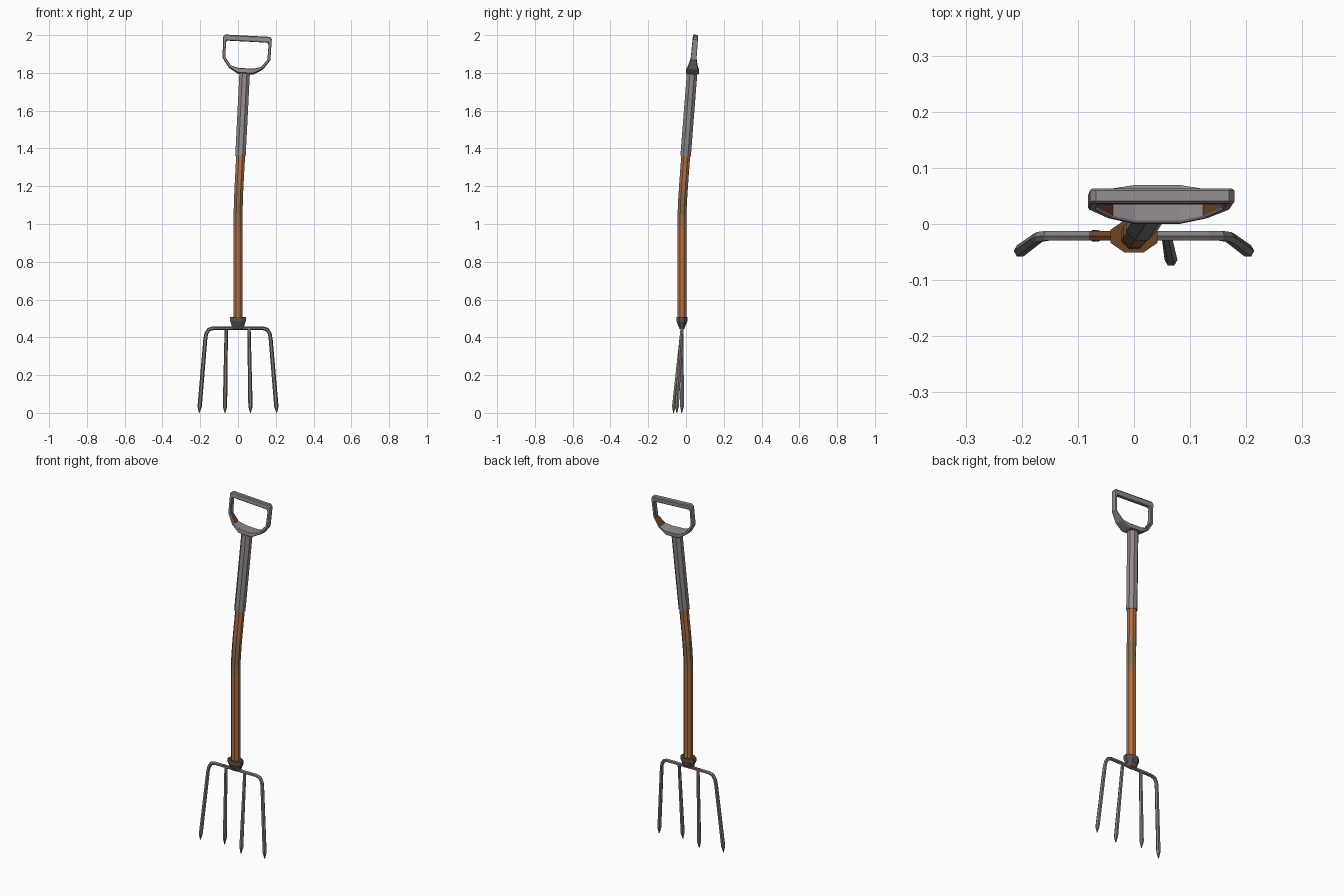
import bpy, bmesh, math
from mathutils import Vector

if "Cube" in bpy.data.objects:
    bpy.data.objects.remove(bpy.data.objects["Cube"])


def mat(name, rgb):
    m = bpy.data.materials.new(name)
    m.diffuse_color = (*rgb, 1)
    m.use_nodes = True
    m.node_tree.nodes["Principled BSDF"].inputs["Base Color"].default_value = m.diffuse_color
    return m


GRIP = mat("grey_grip", (0.29, 0.255, 0.28))
STEEL = mat("tine_steel", (0.23, 0.20, 0.21))
DARK = mat("dark_socket", (0.11, 0.085, 0.078))
RUST = mat("rust_brown", (0.155, 0.06, 0.018))
WOOD = mat("orange_wood", (0.47, 0.165, 0.06))
WORN = mat("worn_wood", (0.36, 0.17, 0.075))
OLIVE = mat("olive_wood", (0.27, 0.165, 0.08))


def finish(bm, name, mats, rule=None):
    bmesh.ops.recalc_face_normals(bm, faces=bm.faces[:])
    if rule:
        for f in bm.faces:
            f.material_index = rule(f.calc_center_median(), f.normal)
    me = bpy.data.meshes.new(name)
    bm.to_mesh(me)
    bm.free()
    for m in mats:
        me.materials.append(m)
    ob = bpy.data.objects.new(name, me)
    bpy.context.collection.objects.link(ob)
    return ob


def tube(name, path, sides, mats, rule=None):
    """Capped tube through (x, y, z, y_radius, other_radius) stations."""
    bm = bmesh.new()
    pts = [Vector(p[:3]) for p in path]
    rings = []
    for i, p in enumerate(path):
        fwd = (pts[min(i + 1, len(pts) - 1)] - pts[i])
        back = (pts[i] - pts[max(i - 1, 0)])
        t = (fwd.normalized() + back.normalized()).normalized()
        a = Vector((0, 1, 0))
        a = (a - t * a.dot(t)).normalized()
        b = t.cross(a)
        ring = []
        for k in range(sides):
            ang = 2 * math.pi * (k + 0.5) / sides
            ring.append(bm.verts.new(pts[i] + a * p[3] * math.cos(ang) + b * p[-1] * math.sin(ang)))
        rings.append(ring)
    for r, s in zip(rings, rings[1:]):
        for k in range(sides):
            j = (k + 1) % sides
            bm.faces.new((r[k], r[j], s[j], s[k]))
    bm.faces.new(rings[0])
    bm.faces.new(rings[-1])
    return finish(bm, name, mats, rule)


# Wooden shaft, slightly bent, with a worn zone at the bend
def wood_rule(c, n):
    if 1.05 < c.z < 1.17:
        return 2
    return 1 if 0.99 < c.z < 1.23 else 0


R = 0.0255
tube("shaft", [(0, -0.021, 0.47, R), (0, -0.021, 0.99, R), (0, -0.021, 1.05, R),
               (0.002, -0.019, 1.11, R), (0.004, -0.015, 1.17, R),
               (0.007, -0.011, 1.23, R), (0.015, 0.0, 1.38, R)],
     8, [WOOD, WORN, OLIVE], wood_rule)

# Grip sleeve
tube("grip_sleeve", [(0.013, -0.002, 1.36, 0.030), (0.036, 0.0335, 1.815, 0.030)], 8, [GRIP])

# Socket collar
Y = -0.022
tube("socket", [(0, Y, 0.445, 0.014, 0.033), (0, Y, 0.468, 0.024, 0.037),
                (0, Y, 0.485, 0.031, 0.045), (0, Y, 0.507, 0.031, 0.045)],
     8, [DARK, RUST], lambda c, n: 1 if n.z > 0.7 else 0)

# Outer tines and crossbar as one bent rod
half = [(0.205, -0.049, 0.0, 0.002), (0.203, -0.048, 0.034, 0.0115),
        (0.173, -0.026, 0.39, 0.0105), (0.168, -0.023, 0.42, 0.010),
        (0.155, -0.021, 0.441, 0.010), (0.132, -0.021, 0.448, 0.010),
        (0.08, -0.021, 0.448, 0.010), (0.04, -0.021, 0.448, 0.010)]
mirrored = [(-x, y, z, r) for x, y, z, r in half]
tube("outer_tines", half + mirrored[::-1], 6, [STEEL, RUST],
     lambda c, n: 1 if -0.08 < c.x < -0.04 and n.z > 0.3 else 0)

# Inner tines, splayed unevenly by use
for side, x0, x1, y1 in (("left", -0.062, -0.069, -0.023), ("right", 0.058, 0.066, -0.066)):
    tube("inner_tine_" + side, [(x1, y1, 0.0, 0.002), (x1, y1 + 0.002, 0.034, 0.0115),
                                (x0, -0.021, 0.448, 0.009)], 6, [STEEL])

# D-shaped handle: (outer u, outer w, inner u, inner w, half depth) around one half
prof = [(0.040, -0.005, 0.040, 0.022, 0.034), (0.090, 0.024, 0.080, 0.034, 0.026),
        (0.127, 0.075, 0.111, 0.076, 0.015), (0.129, 0.185, 0.113, 0.156, 0.0135),
        (0.119, 0.197, 0.107, 0.167, 0.0135)]
loop = prof + [(-a, b, -c, d, e) for a, b, c, d, e in prof[::-1]]
W = Vector((0.05, 0.085, 1)).normalized()
U = Vector((1, 0, -0.052)).normalized()
V = W.cross(U).normalized()
O = Vector((0.041, 0.034, 1.8))
bm = bmesh.new()
rings = []
for ou, ow, iu, iw, d in loop:
    rings.append([bm.verts.new(O + U * u + W * w + V * v) for u, w, v in
                  ((ou, ow, -d), (ou, ow, d), (iu, iw, d), (iu, iw, -d))])
for i, r in enumerate(rings):
    s = rings[(i + 1) % len(rings)]
    for k in range(4):
        j = (k + 1) % 4
        bm.faces.new((r[k], r[j], s[j], s[k]))


def handle_rule(c, n):
    # rusty inner lower corners of the opening
    q = c - O
    inward = Vector((-q.dot(U), 0.1 - q.dot(W)))
    facing = Vector((n.dot(U), n.dot(W)))
    return 1 if facing.dot(inward) > 0.05 and 0.085 < abs(q.dot(U)) < 0.105 and q.dot(W) < 0.1 else 0


handle = finish(bm, "d_handle", [GRIP, RUST], handle_rule)
bev = handle.modifiers.new("soft_edges", "BEVEL")
bev.width = 0.004
bev.segments = 1
bev.limit_method = 'ANGLE'
bev.angle_limit = math.radians(60)
